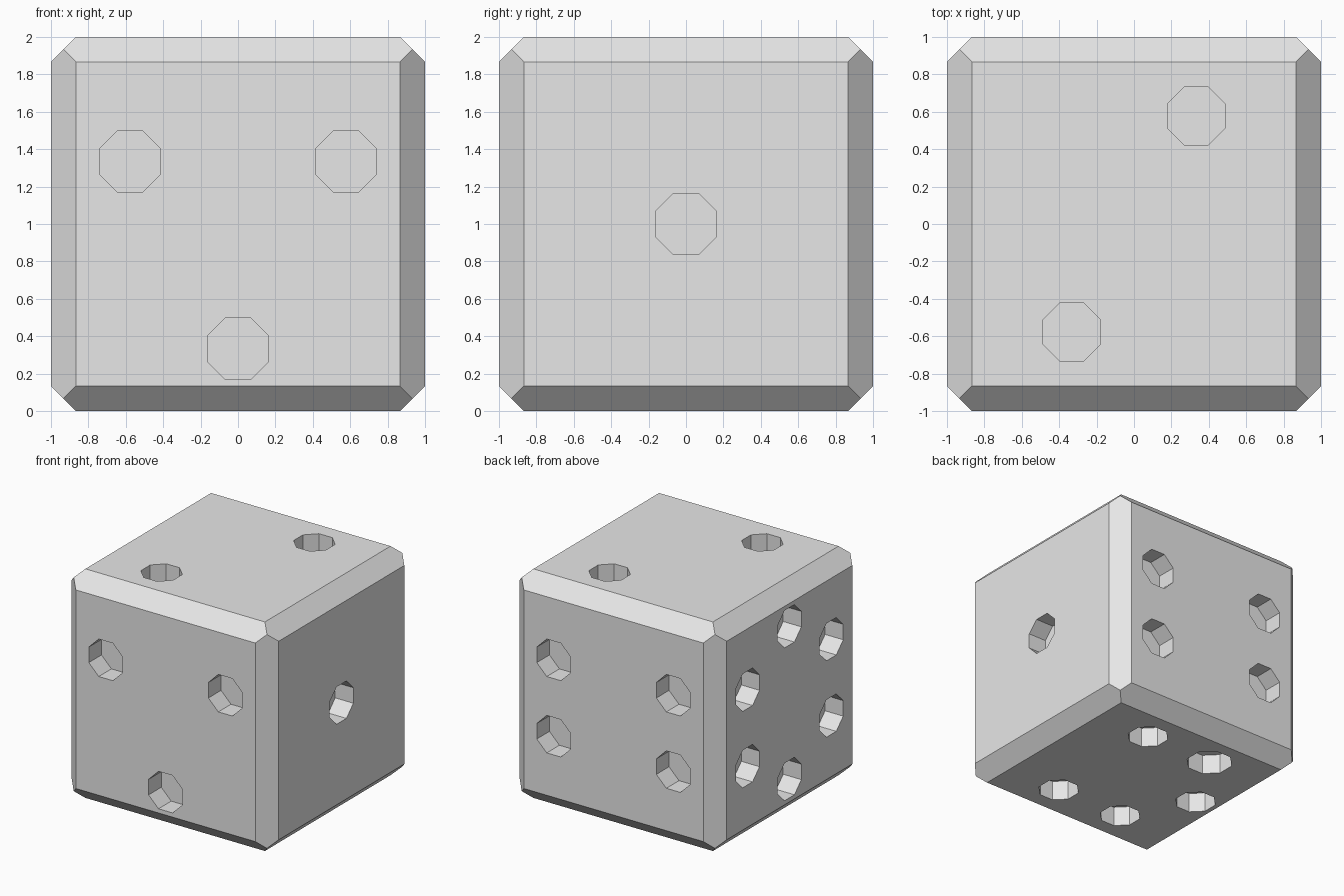
import bpy, bmesh
from math import radians, cos, sin, pi
from itertools import product
from mathutils import Vector, Matrix

cube = bpy.data.objects.get("Cube")
if cube:
    bpy.data.objects.remove(cube, do_unlink=True)

INNER = 0.867      # half width of each flat face
MITRE = 0.9335     # point where three chamfers meet
RING = 0.667       # distance of the pips from a face's centre
DEPTH = 0.175      # depth of the pips

X, Y, Z = Vector((1, 0, 0)), Vector((0, 1, 0)), Vector((0, 0, 1))
CENTRE = Z.copy()

grey = bpy.data.materials.new("light grey")
grey.use_nodes = True
colour = (0.8, 0.8, 0.8, 1)
grey.diffuse_color = colour
grey.node_tree.nodes["Principled BSDF"].inputs["Base Color"].default_value = colour


def make_object(name, bm):
    bmesh.ops.recalc_face_normals(bm, faces=bm.faces)
    mesh = bpy.data.meshes.new(name)
    bm.to_mesh(mesh)
    bm.free()
    mesh.materials.append(grey)
    obj = bpy.data.objects.new(name, mesh)
    bpy.context.collection.objects.link(obj)
    return obj


# Chamfered body: hull of the six flat faces and the eight mitred corners
bm = bmesh.new()
for sx, sy, sz in product((-1, 1), repeat=3):
    bm.verts.new(CENTRE + MITRE * Vector((sx, sy, sz)))
    for axis in range(3):
        corner = INNER * Vector((sx, sy, sz))
        corner[axis] = (sx, sy, sz)[axis]
        bm.verts.new(CENTRE + corner)
bmesh.ops.convex_hull(bm, input=bm.verts)
bmesh.ops.dissolve_limit(bm, angle_limit=radians(1), verts=bm.verts, edges=bm.edges)
body = make_object("die_body", bm)

# Pips per face: normal, across, up, radius, angles round the ring
FACES = [
    (-Y, X, Z, 0.177, (30, 150, 270)),
    (Y, X, Z, 0.177, (30, 150, 210, 330)),
    (-X, Y, Z, 0.177, (30, 90, 150, 210, 270, 330)),
    (Z, X, Y, 0.168, (60, 240)),
    (-Z, X, Y, 0.172, (60, 120, 180, 240, 300)),
    (X, Y, Z, 0.177, ()),
]

# Octagonal cutters sunk into each face
bm = bmesh.new()
for normal, across, up, radius, angles in FACES:
    spots = [RING * (cos(radians(a)) * across + sin(radians(a)) * up) for a in angles]
    for angle, spot in zip(angles or (0,), spots or [Vector()]):
        # One pip underneath is a little wider
        size = radius * (1.13 if normal == -Z and angle == 120 else 1)
        turn = normal.to_track_quat("Z", "Y").to_matrix().to_4x4()
        place = Matrix.Translation(CENTRE + normal + spot)
        bmesh.ops.create_cone(
            bm, cap_ends=True, segments=8, radius1=size, radius2=size,
            depth=2 * DEPTH, matrix=place @ turn @ Matrix.Rotation(pi / 8, 4, "Z"))
cutter = make_object("pip_cutter", bm)
cutter.hide_render = True

# Cut the pips, then drop the cutter
cut = body.modifiers.new("pips", "BOOLEAN")
cut.operation = "DIFFERENCE"
cut.solver = "EXACT"
cut.object = cutter
bpy.context.view_layer.objects.active = body
body.select_set(True)
bpy.ops.object.modifier_apply(modifier=cut.name)
bpy.data.objects.remove(cutter, do_unlink=True)
